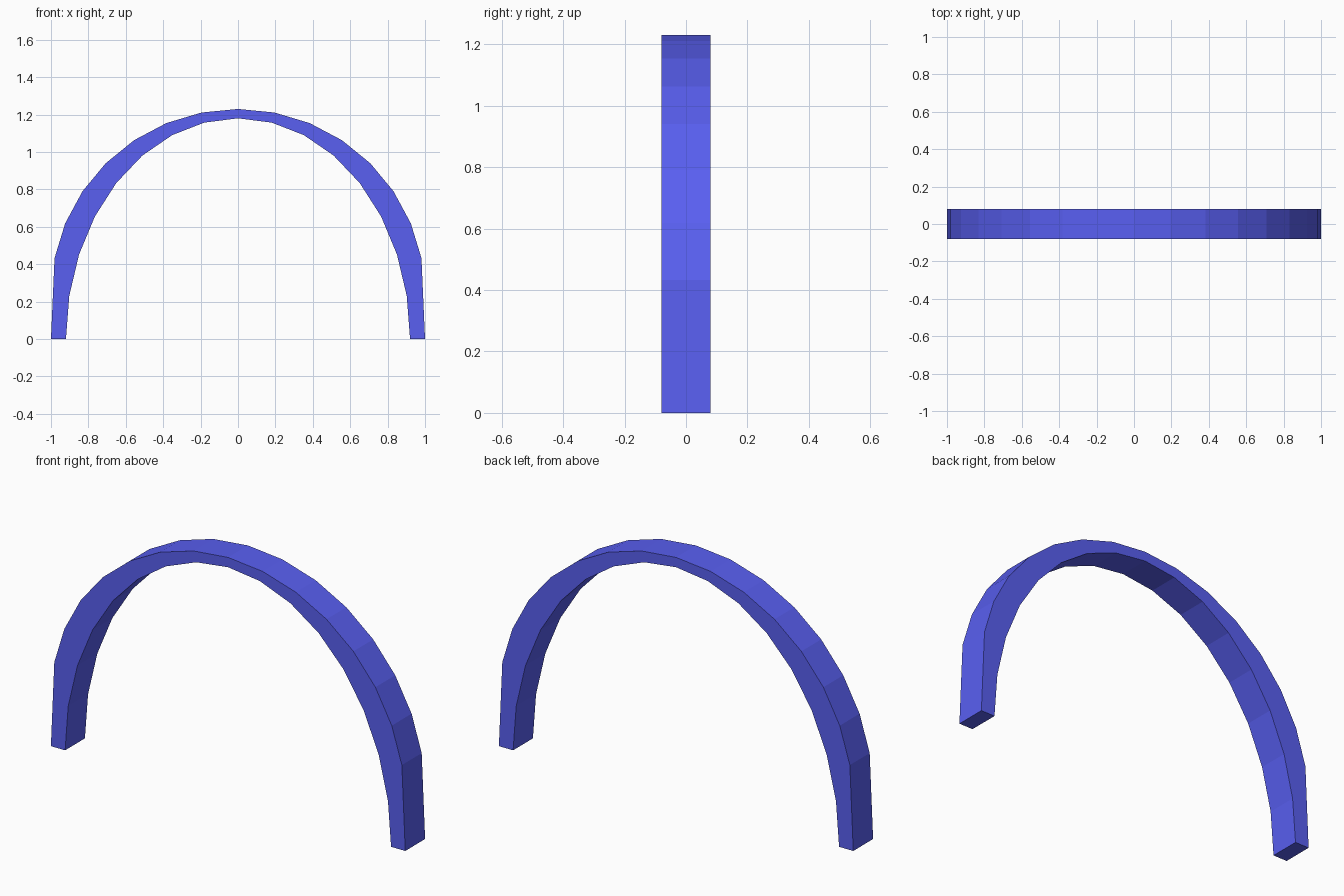
import bpy, bmesh
from math import sin, cos, pi

if "Cube" in bpy.data.objects:
    bpy.data.objects.remove(bpy.data.objects["Cube"])

SEGMENTS = 16
HALF_DEPTH = 0.08

# Outer curve: raised semicircle whose end points drop to the ground
outer, inner = [], []
for i in range(SEGMENTS + 1):
    a = -pi / 2 + pi * i / SEGMENTS
    foot = i in (0, SEGMENTS)
    outer.append((sin(a), 0.0 if foot else 0.24 + 0.99 * cos(a)))
    # Inner curve: half ellipse starting on the ground
    inner.append((0.92 * sin(a), 0.0 if foot else 1.18 * cos(a)))

# Rectangular cross-sections joined along the arch
bm = bmesh.new()
rings = []
for (ox, oz), (ix, iz) in zip(outer, inner):
    rings.append([bm.verts.new(p) for p in (
        (ox, -HALF_DEPTH, oz), (ox, HALF_DEPTH, oz),
        (ix, HALF_DEPTH, iz), (ix, -HALF_DEPTH, iz))])
for r, s in zip(rings, rings[1:]):
    for k in range(4):
        n = (k + 1) % 4
        bm.faces.new((r[k], r[n], s[n], s[k]))

# Flat feet
bm.faces.new(rings[0])
bm.faces.new(rings[-1])
bmesh.ops.recalc_face_normals(bm, faces=bm.faces)

mesh = bpy.data.meshes.new("arch")
bm.to_mesh(mesh)
bm.free()
arch = bpy.data.objects.new("arch", mesh)
bpy.context.collection.objects.link(arch)

# Blue finish
blue = bpy.data.materials.new("blue")
blue.diffuse_color = (0.10, 0.115, 0.88, 1.0)
blue.use_nodes = True
blue.node_tree.nodes["Principled BSDF"].inputs["Base Color"].default_value = blue.diffuse_color
mesh.materials.append(blue)
